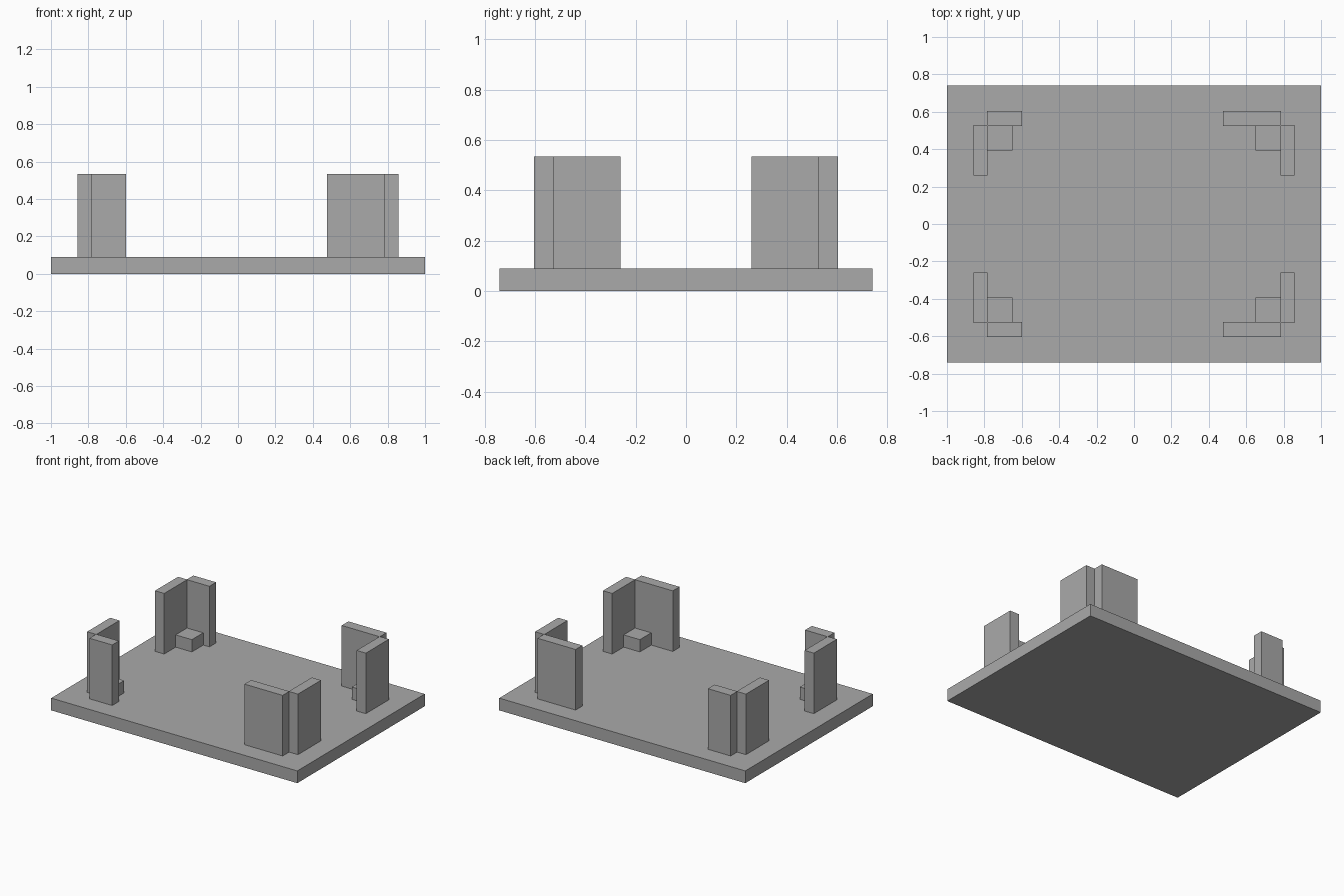
import bpy

cube = bpy.data.objects.get("Cube")
if cube:
    bpy.data.objects.remove(cube, do_unlink=True)

grey = bpy.data.materials.new("plain_grey")
grey.use_nodes = True
colour = (0.4, 0.4, 0.4, 1)
grey.diffuse_color = colour
grey.node_tree.nodes["Principled BSDF"].inputs["Base Color"].default_value = colour


def box(name, x, y, z):
    """Box spanning the given (low, high) ranges."""
    spans = (x, y, z)
    bpy.ops.mesh.primitive_cube_add(size=1, location=[(a + b) / 2 for a, b in spans])
    ob = bpy.context.object
    ob.name = name
    ob.scale = [b - a for a, b in spans]
    bpy.ops.object.transform_apply(location=False, rotation=False, scale=True)
    ob.data.materials.append(grey)
    return ob


def span(sign, inner, outer):
    """Range mirrored to the given side."""
    return tuple(sorted((sign * inner, sign * outer)))


BASE, TOP, STEP = 0.09, 0.535, 0.18

# Base plate
box("base_plate", (-1, 1), (-0.74, 0.74), (0, BASE))

# Corner brackets: two walls and a small support block each
for side, sx, reach in (("left", 1, 0.475), ("right", -1, 0.6)):
    for end, sy in (("front", -1), ("back", 1)):
        corner = f"{end}_{side}"
        box(f"{corner}_end_wall", span(sx, reach, 0.785), span(sy, 0.525, 0.603), (BASE, TOP))
        box(f"{corner}_side_wall", span(sx, 0.782, 0.857), span(sy, 0.26, 0.528), (BASE, TOP))
        box(f"{corner}_support_block", span(sx, 0.65, 0.782), span(sy, 0.393, 0.525), (BASE, STEP))
